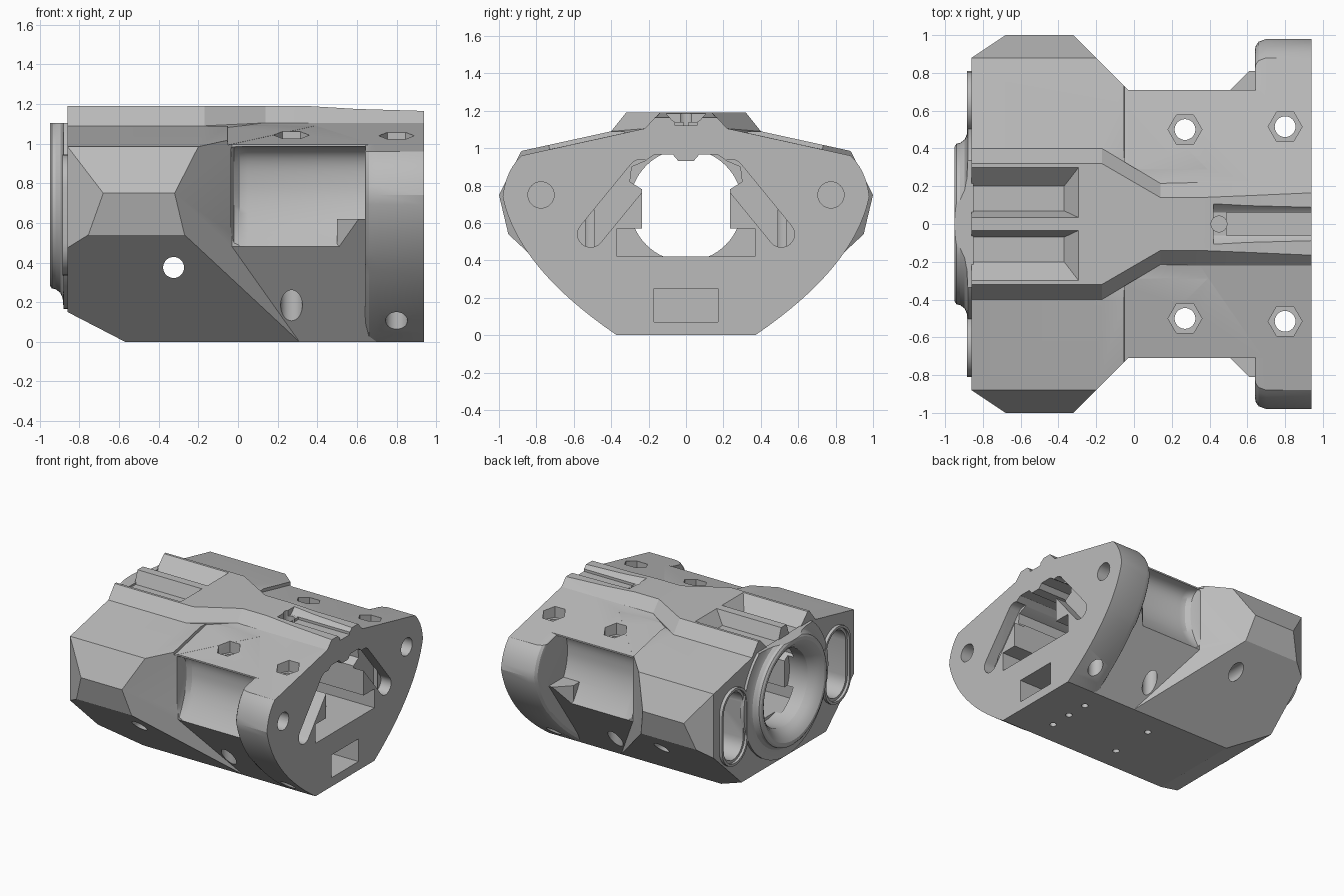
import bpy, bmesh, math
from mathutils import Vector

if "Cube" in bpy.data.objects:
    bpy.data.objects.remove(bpy.data.objects["Cube"])

grey = bpy.data.materials.new("plain_grey")
grey.use_nodes = True
grey.diffuse_color = (0.5, 0.5, 0.5, 1)
grey.node_tree.nodes["Principled BSDF"].inputs["Base Color"].default_value = (0.5, 0.5, 0.5, 1)


def loft(name, rings, planes=()):
    """Closed solid through rings of 3D points, trimmed by (point, outward normal) planes."""
    bm = bmesh.new()
    loops = [[bm.verts.new(p) for p in ring] for ring in rings]
    n = len(loops[0])
    for a, b in zip(loops, loops[1:]):
        for i in range(n):
            j = (i + 1) % n
            bm.faces.new((a[i], a[j], b[j], b[i]))
    bm.faces.new(loops[0])
    bm.faces.new(loops[-1])
    for co, no in planes:
        geom = bm.verts[:] + bm.edges[:] + bm.faces[:]
        bmesh.ops.bisect_plane(bm, geom=geom, plane_co=co, plane_no=no, clear_outer=True)
        bmesh.ops.holes_fill(bm, edges=[e for e in bm.edges if e.is_boundary])
    bmesh.ops.recalc_face_normals(bm, faces=bm.faces)
    mesh = bpy.data.meshes.new(name)
    bm.to_mesh(mesh)
    bm.free()
    mesh.materials.append(grey)
    ob = bpy.data.objects.new(name, mesh)
    bpy.context.collection.objects.link(ob)
    return ob


def place(p, axis, d):
    """2D point at depth d: x -> (y, z), y -> (x, z), z -> (x, y)."""
    u, v = p
    return {"x": (d, u, v), "y": (u, d, v), "z": (u, v, d)}[axis]


def prism(name, pts, axis, a, b, planes=()):
    return loft(name, [[place(p, axis, d) for p in pts] for d in (a, b)], planes)


def disc(u, v, r, n=32):
    return [(u + r * math.cos(i * math.tau / n), v + r * math.sin(i * math.tau / n)) for i in range(n)]


def capsule(p, q, r, n=12):
    p, q = Vector(p), Vector(q)
    base = math.atan2(q.y - p.y, q.x - p.x) - math.pi / 2
    return [c + r * Vector((math.cos(base + h + i * math.pi / n), math.sin(base + h + i * math.pi / n)))
            for c, h in ((q, 0), (p, math.pi)) for i in range(n + 1)]


def bezier(p, c, q, n=10):
    return [tuple(Vector(p) * (1 - t) ** 2 + 2 * t * (1 - t) * Vector(c) + t * t * Vector(q))
            for t in (i / n for i in range(n + 1))]


def mirrored(half):
    return half + [(-y, z) for y, z in reversed(half) if abs(y) > 1e-6]


def box(y0, y1, z0, z1):
    return [(y0, z0), (y1, z0), (y1, z1), (y0, z1)]


def combine(target, tool, operation):
    mod = target.modifiers.new("bool", "BOOLEAN")
    mod.operation, mod.solver, mod.object = operation, "EXACT", tool
    bpy.context.view_layer.update()
    mesh = bpy.data.meshes.new_from_object(target.evaluated_get(bpy.context.evaluated_depsgraph_get()))
    target.modifiers.clear()
    target.data = mesh
    bpy.data.objects.remove(tool)


def add(tool):
    combine(housing, tool, "UNION")


def cut(tool):
    combine(housing, tool, "DIFFERENCE")


# Faceted wide block
section = mirrored([(.37, 0), (.95, .54), (1, .75), (.88, .985), (.4, 1.09)])
trims = [((-.57, 0, 0), (-.15, 0, -.29))]
for s in (1, -1):
    trims += [((-.68, s, 0), (-.12, s * .18, 0)), ((-.32, s, 0), (1, s, 0))]
housing = prism("main_housing", section, "x", -.86, .6, trims)
roof = [(1.1, .912), (0, 1.154), (-1.1, .912), (-1.1, 1.4), (1.1, 1.4)]
cut(loft("roof_step_cutter", [[(x + (.03 if z < 1.3 else -.03), y, z) for y, z in roof] for x in (-.08, 1)]))

# Narrow core under the sloping deck
add(prism("core", mirrored([(.37, 0), (.71, .48), (.71, .997), (.22, 1.105)]), "x", -.5, .94))

# Scooped side recesses with a rounded end
scoop = [(.75, .985)] + bezier((.71, .985), (.575, .985), (.575, .83)) + \
    bezier((.575, .8), (.575, .66), (.71, .48)) + [(.75, .48)]
for s in (1, -1):
    cut(loft("recess_cutter", [[(x, s * (.75 - f * (.75 - y)), z) for y, z in scoop]
                               for x, f in ((-.035, .4), (-.02, .75), (.01, .92), (.05, 1), (.7, 1))]))

# Rounded end flange
side = bezier((.37, 0), (.9, .36), (.98, .74), 16) + bezier((.98, .74), (.965, .88), (.88, .96), 6)[1:] + [(.22, 1.105)]


def inset(p, d):
    y, z = p
    k = d if abs(y) > .3 else 0
    return (y - math.copysign(k, y), z + (k * .5 if 0 < z < .4 else 0))


rim = mirrored(side)
add(loft("end_flange", [[(x, *inset(p, d)) for p in rim]
                        for x, d in ((.64, .06), (.645, .035), (.66, .015), (.7, 0), (.94, 0))]))
# Corner gussets
for s in (1, -1):
    add(prism("gusset", [(.5, s * .7), (.68, s * .88), (.68, s * .55), (.5, s * .55)], "z", .46, .62,
              [((.6, s * .71, .48), (0, s * .48, -.34))]))

# Raised spine, tapering toward the flange
stations = [(-.86, .32, .4, 1.19, 1.09), (-.17, .32, .4, 1.19, 1.09), (.14, .14, .215, 1.19, 1.105),
            (.35, .14, .22, 1.19, 1.105), (.6, .15, .22, 1.175, 1.105), (.94, .165, .22, 1.165, 1.105)]
add(loft("spine", [[(x, y, z) for y, z in mirrored([(b, 1.0), (b, zb), (t, zt)])] for x, t, b, zt, zb in stations]))

# Twin tapered grooves in the spine
for s in (1, -1):
    groove = [(.07, 1.09), (.2, 1.09), (.31, 1.2), (.03, 1.2)]
    cut(loft("groove_cutter", [[(x if z < 1.1 or x < -.8 else x + .085, s * y, z) for y, z in groove]
                               for x in (-1, -.37)]))
# Stepped slot over the flange
cut(prism("slot_cutter", mirrored([(.06, 1.14), (.075, 1.15), (.12, 1.2)]), "x", .42, 1))
cut(prism("channel_cutter", box(-.06, .06, 1.12, 1.17), "x", .49, 1))
cut(prism("slot_hole", disc(.45, 0, .042), "z", 1.09, 1.2))

# Lipped oval ports
for s in (1, -1):
    ends = ((s * .645, .5), (s * .645, .78))
    add(prism("port_lip", capsule(*ends, .165), "x", -.885, -.8))
    cut(prism("port_step_cutter", capsule(*ends, .145), "x", -1, -.865))
    cut(prism("port_cutter", capsule(*ends, .125), "x", -1, -.6))

# Flared end ring
ring = ((-.85, .53), (-.88, .53), (-.885, .475), (-.897, .447), (-.92, .43), (-.94, .425), (-.95, .41))
add(loft("end_ring", [[(x, *p) for p in disc(0, .695, r, 64)] for x, r in ring], [((0, 0, 1.105), (0, 0, 1))]))
bore = ((-.97, .4), (-.95, .385), (-.935, .36), (-.9, .325), (-.86, .3), (-.7, .3))
cut(loft("bore_cutter", [[(x, *p) for p in disc(0, .695, r, 64)] for x, r in bore]))

# Inner cavity, open at the flange
cavity = [(.37, .42), (.37, .57), (.235, .57), (.235, .78), (.3, .82), (.29, .9), (.22, .93), (.17, .965), (.07, .965), (.04, .93)]
cut(prism("cavity_cutter", mirrored(cavity), "x", -.75, 1))
for s in (1, -1):
    cut(prism("diagonal_slot", capsule((s * .24, .87), (s * .51, .54), .07), "x", .85, 1))
    cut(prism("flange_hole", disc(s * .775, .75, .07), "x", .74, 1))
cut(prism("rear_pocket", box(-.17, .17, .07, .25), "x", .5, 1))

# Bolt holes with hexagonal nut seats
for x, y in ((.27, .5), (.8, .515)):
    for s in (1, -1):
        cut(prism("bolt_hole", disc(x, s * y, .055), "z", -.1, 1.3))
        cut(prism("nut_seat", disc(x, s * y, .09, 6), "z", .97, 1.3))

# Cross hole and small holes in the underside
cut(prism("cross_hole", disc(-.325, .375, .053), "y", -1.2, 1.2))
for x, y in ((.62, -.18), (.62, 0), (.62, .18), (.02, -.18), (.02, .18)):
    cut(prism("base_hole", disc(x, y, .025, 20), "z", -.1, .5))

# Crisp edges, smooth curves
bpy.ops.object.select_all(action="DESELECT")
housing.select_set(True)
bpy.context.view_layer.objects.active = housing
bpy.ops.object.shade_smooth_by_angle(angle=math.radians(22))
